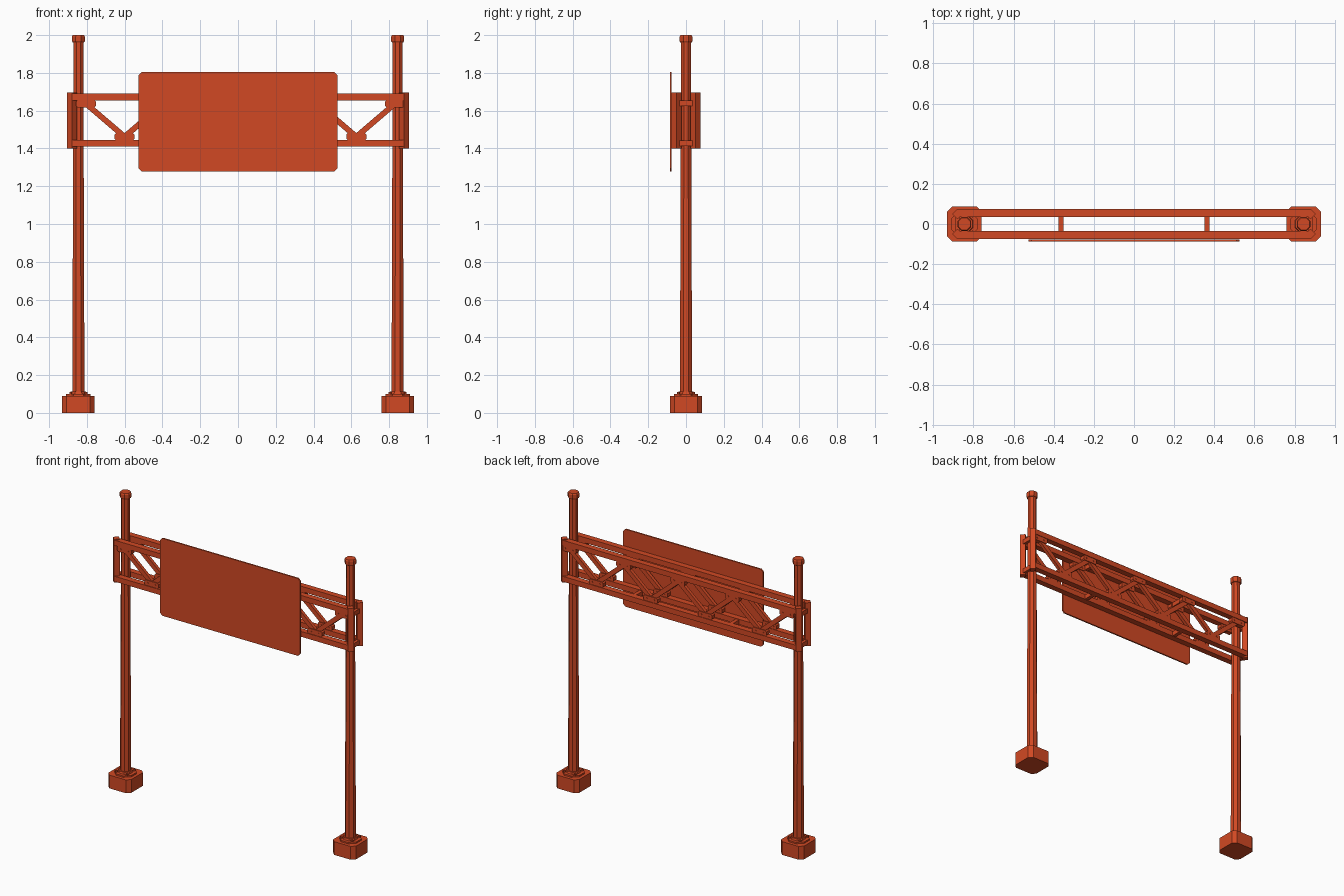
import bpy, bmesh, math
from mathutils import Matrix, Vector

cube = bpy.data.objects.get("Cube")
if cube:
    bpy.data.objects.remove(cube, do_unlink=True)

COLOR = (0.64, 0.066, 0.017, 1.0)
paint = bpy.data.materials.new("orange red paint")
paint.use_nodes = True
paint.diffuse_color = COLOR
paint.node_tree.nodes["Principled BSDF"].inputs["Base Color"].default_value = COLOR


def finish(name, bm):
    bmesh.ops.recalc_face_normals(bm, faces=bm.faces[:])
    mesh = bpy.data.meshes.new(name)
    bm.to_mesh(mesh)
    bm.free()
    mesh.materials.append(paint)
    obj = bpy.data.objects.new(name, mesh)
    bpy.context.collection.objects.link(obj)
    return obj


def box(name, center, size, axis="Y", angle=0.0):
    bm = bmesh.new()
    turn = Matrix.Rotation(angle, 4, axis)
    bmesh.ops.create_cube(bm, size=1, matrix=Matrix.Translation(center) @ turn @ Matrix.Diagonal((*size, 1)))
    return finish(name, bm)


def cut_corner_prism(name, center, size, cut, axis):
    """Box whose four edges along one axis are chamfered."""
    bm = bmesh.new()
    bmesh.ops.create_cube(bm, size=1, matrix=Matrix.Translation(center) @ Matrix.Diagonal((*size, 1)))
    edges = [e for e in bm.edges
             if abs((e.verts[0].co - e.verts[1].co).normalized()[axis]) > 0.9]
    bmesh.ops.bevel(bm, geom=edges, offset=cut, segments=1, affect="EDGES")
    return finish(name, bm)


def lathe(name, x, y, profile, sides=8):
    """Stack of (radius, height) rings, capped at both ends."""
    bm = bmesh.new()
    rings = []
    for r, z in profile:
        ring = []
        for i in range(sides):
            a = math.tau * (i + 0.5) / sides
            ring.append(bm.verts.new((x + r * math.cos(a), y + r * math.sin(a), z)))
        rings.append(ring)
    for low, high in zip(rings, rings[1:]):
        for i in range(sides):
            j = (i + 1) % sides
            bm.faces.new((low[i], low[j], high[j], high[i]))
    bm.faces.new(rings[0])
    bm.faces.new(rings[-1])
    return finish(name, bm)


POLE_X = 0.845
LOW_Z, HIGH_Z = 1.427, 1.672
FRAME_Y = 0.055

# Poles, caps and footings
for side, s in (("left", 1), ("right", -1)):
    x = s * POLE_X
    cut_corner_prism(f"{side}_footing", (x, 0, 0.045), (0.172, 0.172, 0.09), 0.024, 2)
    lathe(f"{side}_flange", x, 0, [(0.07, 0.088), (0.07, 0.1), (0.048, 0.1), (0.044, 0.112)])
    lathe(f"{side}_pole", x, 0, [(0.035, 0.1), (0.028, 1.97)])
    lathe(f"{side}_cap", x, 0, [(0.032, 1.96), (0.037, 1.968), (0.037, 1.992), (0.032, 2.0)])
    for i in range(4):
        a = math.pi / 4 + i * math.pi / 2
        lathe(f"{side}_anchor_bolt", x + 0.057 * math.cos(a), 0.057 * math.sin(a),
              [(0.008, 0.098), (0.008, 0.11)], 6)
    # End posts turned edge-on, with ties between them
    for y in (-0.05, 0.05):
        box(f"{side}_end_post", (s * 0.879, y, 1.548), (0.037, 0.037, 0.294), "Z", math.pi / 4)
    for z in (LOW_Z, 1.64):
        box(f"{side}_end_tie", (s * 0.88, 0, z), (0.02, 0.08, 0.03))
        box(f"{side}_cross_bar", (s * 0.363, 0, z), (0.025, 0.08, 0.03))

# Nodes of the zigzag bracing, alternating between top and bottom
FIRST, STEP = -0.805, 0.2045
nodes = [(FIRST + i * STEP, 1.637 if i % 2 == 0 else 1.462) for i in range(9)]

# Front and back truss frames
for side, s in (("front", -1), ("back", 1)):
    y = s * FRAME_Y
    for label, z in (("lower", LOW_Z), ("upper", HIGH_Z)):
        box(f"{side}_{label}_chord", (0, y, z), (1.76, 0.04, 0.036))
    for (xa, za), (xb, zb) in zip(nodes, nodes[1:]):
        length = math.hypot(xb - xa, zb - za)
        box(f"{side}_diagonal", ((xa + xb) / 2, y, (za + zb) / 2),
            (length, 0.022, 0.03), "Y", -math.atan2(zb - za, xb - xa))
    for i, (x, z) in enumerate(nodes):
        cut_corner_prism(f"{side}_gusset", (x, y, z), (0.106, 0.032, 0.038), 0.008, 1)
        for dx in (-0.028, 0.028):
            box(f"{side}_gusset_bolt", (x + dx, y, z), (0.01, 0.038, 0.01), "Y", math.pi / 4)

# Sign panel
cut_corner_prism("sign_panel", (0, -0.081, 1.542), (1.052, 0.01, 0.526), 0.016, 1)
